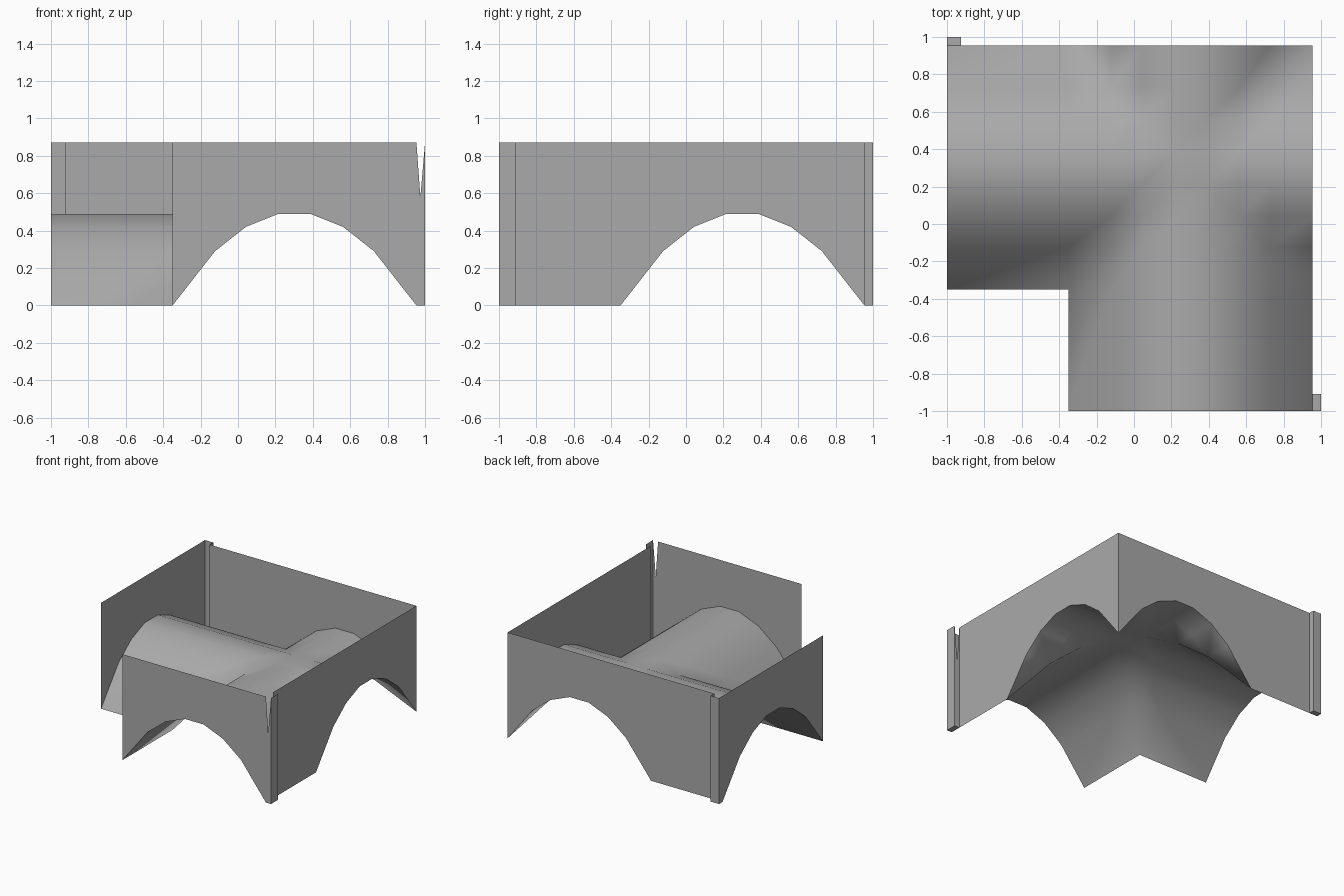
import bpy

if "Cube" in bpy.data.objects:
    bpy.data.objects.remove(bpy.data.objects["Cube"])

H = 0.87        # wall height
C = 0.302       # centre of both vault spans
EDGE = 0.954    # back / right wall line
SIDE = 0.925    # inner edges of the corner niches
END = 0.91
HALF = [(0.652, 0.0), (0.425, 0.29), (0.26, 0.42), (0.085, 0.49)]
ARCH = [(C - d, z) for d, z in HALF] + [(C + d, z) for d, z in reversed(HALF)]

stone = bpy.data.materials.new("grey stone")
stone.diffuse_color = (0.4, 0.4, 0.405, 1)
stone.use_nodes = True
stone.node_tree.nodes["Principled BSDF"].inputs["Base Color"].default_value = stone.diffuse_color


def make(name, verts, faces, smooth=False):
    mesh = bpy.data.meshes.new(name)
    mesh.from_pydata(verts, [], faces)
    mesh.materials.append(stone)
    for p in mesh.polygons:
        p.use_smooth = smooth
    mesh.update()
    ob = bpy.data.objects.new(name, mesh)
    bpy.context.collection.objects.link(ob)
    return ob


def wall(name, axis, level, columns, flip=False):
    """Thin upright sheet; columns are (position, bottom, top)."""
    def place(u, z):
        return (u, level, z) if axis == 'x' else (level, u, z)
    verts = []
    for u, lo, hi in columns:
        verts += [place(u, lo), place(u, hi)]
    faces = []
    for i in range(len(columns) - 1):
        f = (2*i, 2*i + 2, 2*i + 3, 2*i + 1)
        faces.append(f[::-1] if flip else f)
    return make(name, verts, faces)


# Groin vault over the crossing, with barrel arms to the left and front
n = len(ARCH)
us = [(-1.0, None)] + ARCH
verts = []
for x, zx in us:
    for y, zy in us:
        verts.append((x, y, max(zx or 0, zy or 0)))
m = n + 1
faces = []
for i in range(n):
    for j in range(n):
        if i == 0 and j == 0:
            continue                      # open corner outside both arms
        a, b, c, d = i*m + j, (i+1)*m + j, (i+1)*m + j+1, i*m + j+1
        if i and j and i == j:            # crease on one diagonal
            faces += [(a, b, c), (a, c, d)]
        elif i and j and i + j == n:      # crease on the other diagonal
            faces += [(a, b, d), (b, c, d)]
        else:
            faces.append((a, b, c, d))
# drop the unused corner vertex
verts = verts[1:]
faces = [tuple(k - 1 for k in f) for f in faces]
make("groin_vault", verts, faces, smooth=True)

# Four walls pierced by the arches
arch = [(u, z, H) for u, z in ARCH]
notch = [(0.975, 0, 0.58), (1.0, 0, H)]
wall("front_wall", 'x', -1, arch + notch)
wall("right_wall", 'y', EDGE, [(-END, 0, H)] + arch)
wall("back_wall", 'x', EDGE, [(-SIDE, 0, H)] + arch, flip=True)
wall("left_wall", 'y', -1, arch + [(1, 0, H)], flip=True)

# Corner niche at the back left
wall("back_niche_face", 'x', 1, [(-1, 0, H), (-SIDE, 0, H)], flip=True)
wall("back_niche_return", 'y', -SIDE, [(EDGE, 0, H), (1, 0, H)])
make("back_niche_floor", [(-1, EDGE, 0), (-SIDE, EDGE, 0), (-SIDE, 1, 0), (-1, 1, 0)],
     [(0, 1, 2, 3)])

# Corner niche at the front right, with its split top
wall("front_niche_face", 'y', 1, [(-1, 0, H), (-END, 0, H)])
wall("front_niche_return", 'x', -END, [(EDGE, 0, H)] + notch, flip=True)
make("front_niche_floor", [(EDGE, -1, 0), (1, -1, 0), (1, -END, 0), (EDGE, -END, 0)],
     [(0, 1, 2, 3)])
